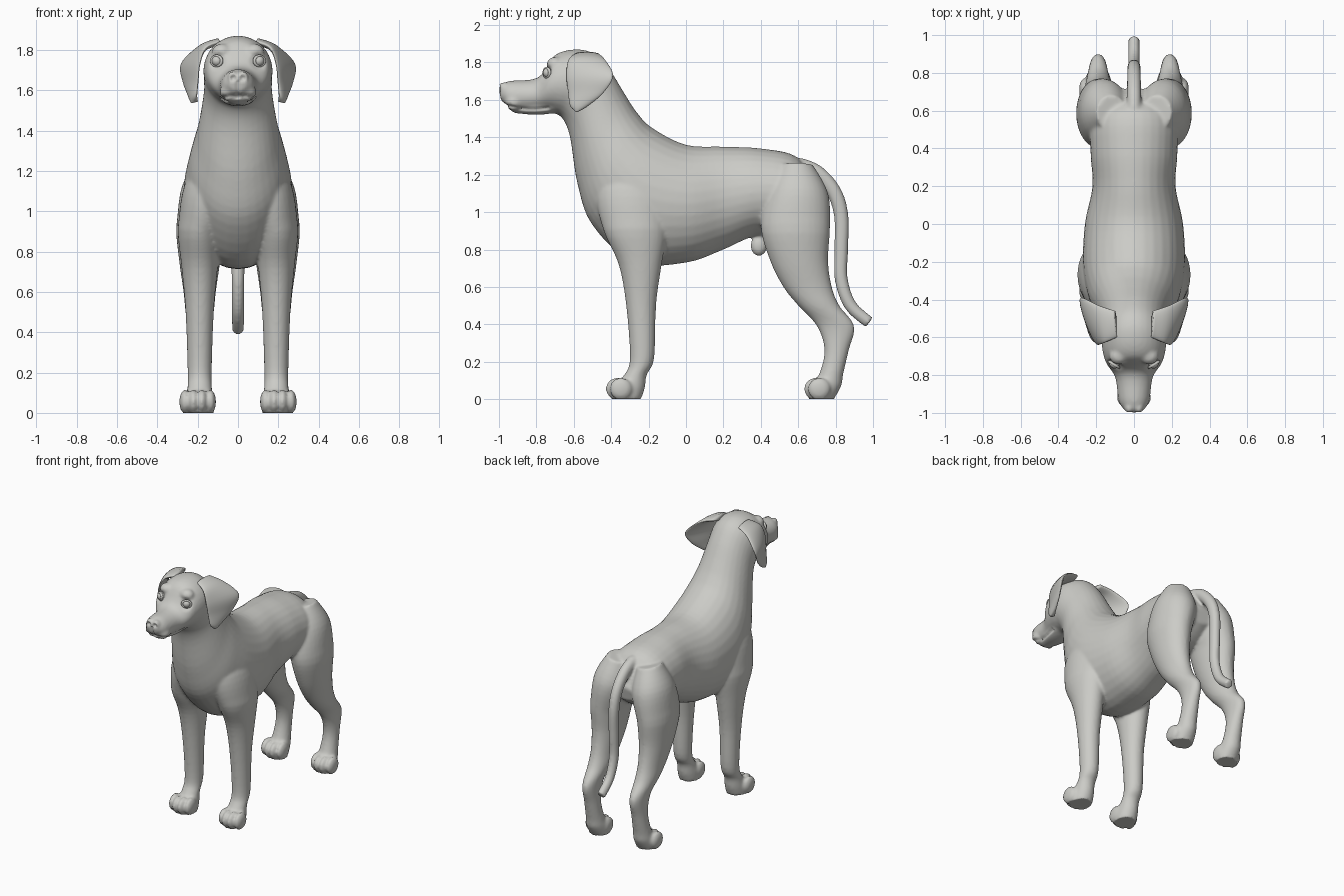
import bpy, bmesh, math
from mathutils import Vector, Matrix

cube = bpy.data.objects.get("Cube")
if cube:
    bpy.data.objects.remove(cube)

colour = (.6, .6, .57, 1)
grey = bpy.data.materials.new("warm grey")
grey.use_nodes = True
grey.diffuse_color = colour
grey.node_tree.nodes["Principled BSDF"].inputs["Base Color"].default_value = colour


def spline(a, b, c, d, t):
    """Catmull-Rom blend of four number lists."""
    return [q + (r - p) * t / 2 + (p - 2.5 * q + 2 * r - s / 2) * t * t
            + (3 * q - p - 3 * r + s) / 2 * t ** 3
            for p, q, r, s in zip(a, b, c, d)]


def refine(rows, steps=5):
    """Add smooth in-between rows to a coarse table."""
    last = len(rows) - 1
    return [spline(rows[max(i - 1, 0)], rows[i], rows[i + 1], rows[min(i + 2, last)], k / steps)
            for i in range(last) for k in range(steps)] + [rows[last]]


def loft(bm, ovals, segments=32):
    """Skin ovals, each given as two opposite edge points and a half width."""
    middles = [(a + b) / 2 for a, b, width in ovals]
    last = len(ovals) - 1
    loops, faces = [], []
    for i, (a, b, width) in enumerate(ovals):
        along = middles[min(i + 1, last)] - middles[max(i - 1, 0)]
        across = (a - b).cross(along).normalized() * width
        angles = [math.tau * k / segments for k in range(segments)]
        loops.append([bm.verts.new(middles[i] + (a - b) / 2 * math.cos(t) + across * math.sin(t))
                      for t in angles])
    for p, q in zip(loops, loops[1:]):
        for k in range(segments):
            n = (k + 1) % segments
            faces.append(bm.faces.new((p[k], p[n], q[n], q[k])))
    faces += [bm.faces.new(loops[0]), bm.faces.new(loops[-1])]
    bmesh.ops.recalc_face_normals(bm, faces=faces)


def trunk_ovals(rows):
    """Rows hold top y, z, bottom y, z and half width."""
    return [(Vector((0, ty, tz)), Vector((0, by, bz)), width)
            for ty, tz, by, bz, width in refine(rows)]


def leg_ovals(rows, side):
    """Rows hold front y, back y, height and half width; the leg leans in above the elbow."""
    ovals = []
    for front, back, z, width in refine(rows):
        x = side * (.19 - .2 * max(0, z - .9))
        ovals.append((Vector((x, front, z)), Vector((x, back, z)), width))
    return ovals


def tail_ovals(path):
    """Round sections square to a path, thinning towards the tip."""
    points = [Vector((0, y, z)) for y, z in refine(path)]
    last = len(points) - 1
    ovals = []
    for i, p in enumerate(points):
        along = points[min(i + 1, last)] - points[max(i - 1, 0)]
        radius = .044 - .012 * i / last
        out = Vector((0, -along.z, along.y)).normalized() * radius
        ovals.append((p + out, p - out, radius * .9))
    return ovals


def ear_ovals(rows, side):
    """Rows hold front y, rear y, height, front x and rear x of a thin flap."""
    return [(Vector((side * fx, front, z)), Vector((side * rx, rear, z)), .018)
            for front, rear, z, fx, rx in refine(rows)]


def blob(bm, centre, radii):
    bmesh.ops.create_uvsphere(bm, u_segments=24, v_segments=16, radius=1,
                              matrix=Matrix.LocRotScale(Vector(centre), None, Vector(radii)))


def finish(bm, name):
    mesh = bpy.data.meshes.new(name)
    for face in bm.faces:
        face.smooth = True
    bm.to_mesh(mesh)
    bm.free()
    mesh.materials.append(grey)
    ob = bpy.data.objects.new(name, mesh)
    bpy.context.scene.collection.objects.link(ob)
    return ob


# Rump to nose
trunk = [
    (.72, 1.1, .7, 1, .08), (.6, 1.29, .55, .9, .22), (.4, 1.34, .36, .87, .23),
    (.2, 1.35, .2, .8, .22), (0, 1.36, 0, .73, .26), (-.18, 1.45, -.28, .73, .27),
    (-.26, 1.53, -.5, .93, .24), (-.32, 1.62, -.58, 1.15, .2), (-.4, 1.75, -.62, 1.4, .17),
    (-.48, 1.84, -.66, 1.5, .17), (-.58, 1.87, -.71, 1.53, .17), (-.7, 1.84, -.76, 1.54, .15),
    (-.79, 1.72, -.83, 1.54, .1), (-.95, 1.7, -.93, 1.54, .08), (-1, 1.66, -.99, 1.6, .04)]
jaw = [(-.7, 1.6, -.7, 1.53, .09), (-.8, 1.6, -.8, 1.52, .08), (-.94, 1.57, -.92, 1.53, .04)]
tail = [(.6, 1.25), (.7, 1.21), (.79, 1.11), (.83, .98), (.83, .8), (.83, .64),
        (.88, .5), (.98, .41)]
# Hip to sole
front_leg = [
    (-.42, -.15, 1.3, .07), (-.48, -.1, 1.1, .12), (-.44, -.1, .9, .11), (-.36, -.13, .72, .09),
    (-.32, -.16, .5, .07), (-.3, -.17, .22, .06), (-.33, -.21, .13, .06), (-.39, -.22, .06, .07),
    (-.39, -.24, 0, .07)]
hind_leg = [
    (.5, .68, 1.25, .08), (.43, .76, 1.1, .13), (.4, .77, .92, .12), (.45, .76, .74, .1),
    (.52, .78, .6, .08), (.6, .82, .5, .07), (.7, .9, .39, .05), (.74, .87, .26, .05),
    (.71, .84, .13, .06), (.66, .83, .07, .07), (.66, .79, 0, .07)]
# Root to tip
ear = [(-.6, -.46, 1.84, .09, .1), (-.63, -.43, 1.81, .16, .19), (-.64, -.39, 1.73, .19, .28),
       (-.63, -.44, 1.64, .2, .27), (-.62, -.52, 1.57, .21, .24), (-.59, -.57, 1.54, .21, .22)]

body_bm = bmesh.new()
loft(body_bm, trunk_ovals(trunk))
loft(body_bm, trunk_ovals(jaw))
loft(body_bm, tail_ovals(tail))
for s in (1, -1):
    loft(body_bm, leg_ovals(front_leg, s))
    loft(body_bm, leg_ovals(hind_leg, s))
    # Toes, with the outer two set back
    for paw_y in (-.38, .68):
        for i in range(4):
            offset = (i - 1.5) * .042
            blob(body_bm, (s * (.2 + offset), paw_y + abs(offset) / 2, .055), (.028, .06, .06))
    # Upper lip, brow and nose wing
    blob(body_bm, (s * .045, -.92, 1.59), (.045, .05, .045))
    blob(body_bm, (s * .08, -.7, 1.79), (.05, .045, .04))
    blob(body_bm, (s * .025, -.975, 1.665), (.026, .028, .03))
# Underside bump
blob(body_bm, (0, .39, .82), (.035, .045, .055))
for v in body_bm.verts:
    v.co.z = max(v.co.z, 0)
body = finish(body_bm, "body")

# Fuse everything into one smooth skin
fuse = body.modifiers.new("fuse", 'REMESH')
fuse.mode = 'VOXEL'
fuse.voxel_size = .0095
relax = body.modifiers.new("relax", 'SMOOTH')
relax.iterations = 7
bpy.context.view_layer.update()
skin = bpy.data.meshes.new_from_object(body.evaluated_get(bpy.context.evaluated_depsgraph_get()))
body.modifiers.clear()
body.data = skin


def near(p, centre, radius):
    """Falloff from one at a mirrored centre to zero at the radius."""
    return max(0, 1 - (Vector((abs(p.x), p.y, p.z)) - Vector(centre)).length / radius)


# Flat soles, mouth line, nostrils, lip cleft and eye sockets
for v in skin.vertices:
    p = v.co
    if p.z < .006:
        p.z = 0
    if p.y < -.7:
        lip = 1.55 + (p.y + .82) ** 2
        crease = max(0, 1 - abs(p.z - lip) / .014)
        if -.96 < p.y < -.73:
            p.x *= 1 - .16 * crease
        if p.y < -.88:
            p.y += .012 * crease
        if p.y < -.95 and p.z < 1.65:
            p.y += .014 * max(0, 1 - abs(p.x) / .012)
        p.y += .022 * (near(p, (.024, -1, 1.66), .02) + near(p, (.105, -.755, 1.745), .05))
skin.polygons.foreach_set("use_smooth", [True] * len(skin.polygons))

for s, label in ((1, "left"), (-1, "right")):
    ear_bm = bmesh.new()
    loft(ear_bm, ear_ovals(ear, s))
    finish(ear_bm, label + "_ear")
    # Eyeball with a rim of eyelid
    eye_bm = bmesh.new()
    blob(eye_bm, (s * .103, -.738, 1.745), [.027] * 3)
    finish(eye_bm, label + "_eye")
    bpy.ops.mesh.primitive_torus_add(major_segments=32, minor_segments=10, major_radius=.029,
                                     minor_radius=.008, location=(s * .106, -.744, 1.745),
                                     rotation=(math.pi / 2, 0, s * .55))
    lid = bpy.context.object
    lid.name = label + "_eyelid"
    lid.scale.y = .85
    lid.data.materials.append(grey)
    bpy.ops.object.shade_smooth()
